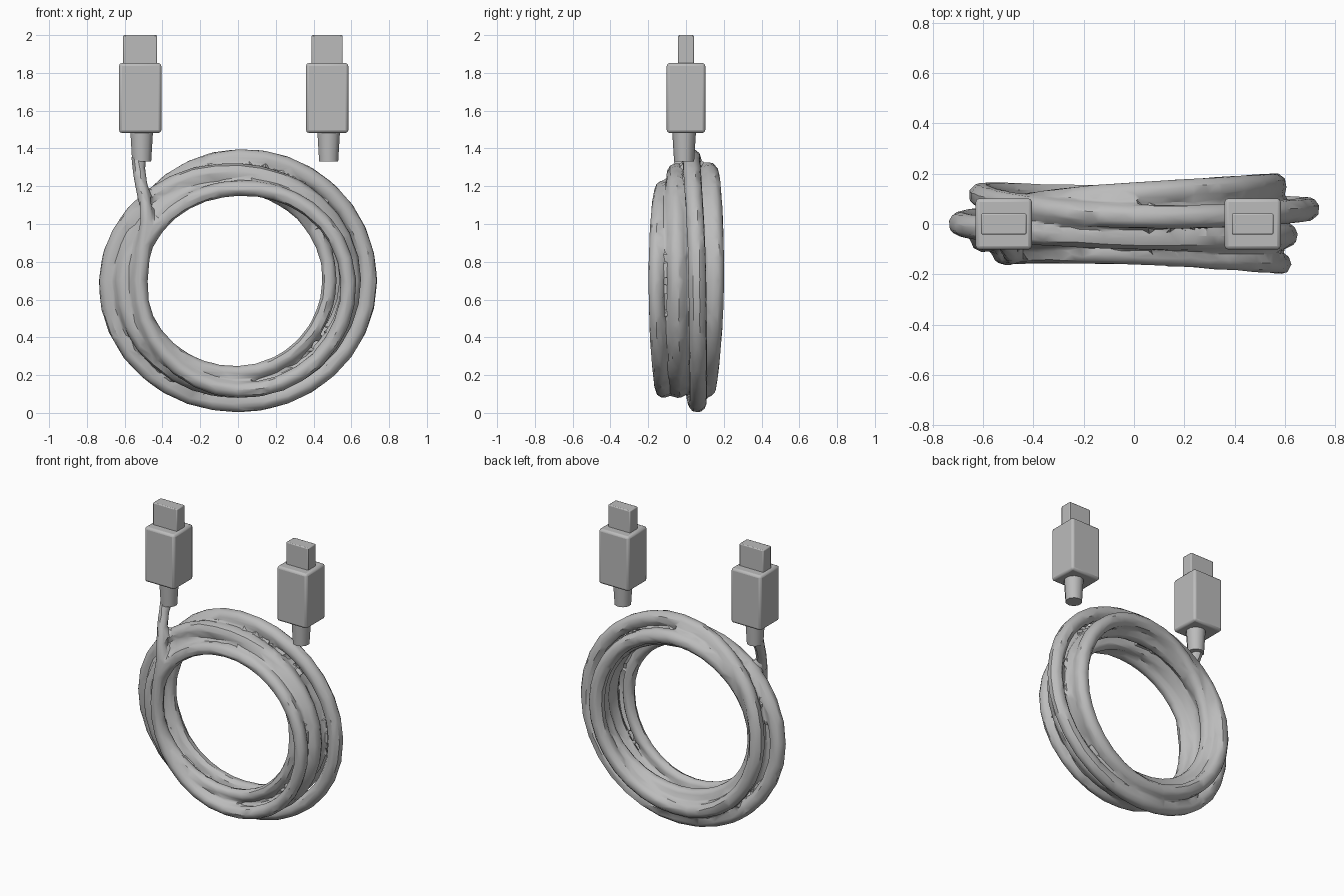
import bpy, math
from mathutils import Vector

cube = bpy.data.objects.get("Cube")
if cube:
    bpy.data.objects.remove(cube, do_unlink=True)

grey = bpy.data.materials.new("plain grey")
grey.use_nodes = True
color = (0.5, 0.5, 0.5, 1)
grey.diffuse_color = color
grey.node_tree.nodes["Principled BSDF"].inputs["Base Color"].default_value = color


def select(*objs):
    bpy.ops.object.select_all(action="DESELECT")
    for obj in objs:
        obj.select_set(True)
    bpy.context.view_layer.objects.active = objs[0]


def finish(obj, angle):
    obj.data.materials.clear()
    obj.data.materials.append(grey)
    select(obj)
    bpy.ops.object.shade_smooth_by_angle(angle=math.radians(angle))


def box(name, center, size, bevel):
    bpy.ops.mesh.primitive_cube_add(size=1, location=center)
    obj = bpy.context.object
    obj.name = name
    obj.scale = size
    bpy.ops.object.transform_apply(location=False, scale=True)
    mod = obj.modifiers.new("soft edges", "BEVEL")
    mod.width = bevel
    mod.segments = 2
    finish(obj, 35)


# Connectors: housing, metal plug and tapered strain relief
def connector(side, x, plug_width):
    box(side + "_housing", (x, 0, 1.667), (0.224, 0.204, 0.37), 0.015)
    box(side + "_plug", (x, 0, 1.915), (plug_width, 0.084, 0.17), 0.006)
    bpy.ops.mesh.primitive_cone_add(vertices=10, radius1=0.053, radius2=0.063,
                                    depth=0.16, location=(x + 0.008, -0.01, 1.41))
    bpy.context.object.name = side + "_strain_relief"
    finish(bpy.context.object, 40)


connector("right", -0.518, 0.18)
connector("left", 0.472, 0.165)

# Each turn: (ring radius, depth) at its left, bottom, right and top, then thickness
turns = [
    ([(0.52, -0.12), (0.58, -0.12), (0.585, -0.158), (0.49, -0.12)], 0.043),
    ([(0.53, -0.11), (0.49, -0.08), (0.485, -0.08), (0.505, -0.05)], 0.04),
    ([(0.60, -0.06), (0.57, -0.04), (0.60, -0.045), (0.57, -0.05)], 0.054),
    ([(0.69, 0.00), (0.65, 0.06), (0.69, 0.06), (0.65, 0.03)], 0.05),
    ([(0.61, 0.115), (0.57, 0.11), (0.56, 0.155), (0.58, 0.12)], 0.05),
    ([(0.55, 0.05), (0.50, 0.05), (0.58, 0.07), (0.53, 0.05)], 0.045),
]
keys = [(r, y, thick) for ring, thick in turns for r, y in ring]
keys.append((0.6, 0.04, 0.045))


def spline(a, b, c, d, t):
    return 0.5 * (2 * b + (c - a) * t + (2 * a - 5 * b + 4 * c - d) * t * t
                  + (3 * b - a - 3 * c + d) * t ** 3)


# Tail from the strain relief down into the first turn
path = [(Vector(p), r) for p, r in [
    ((-0.525, -0.01, 1.36), 0.042), ((-0.525, -0.04, 1.29), 0.035),
    ((-0.51, -0.08, 1.2), 0.034), ((-0.49, -0.115, 1.1), 0.035),
    ((-0.482, -0.125, 1.0), 0.038), ((-0.505, -0.125, 0.85), 0.042)]]

# Coil wound through the turns
STEPS = 8
for i in range(len(keys) - 1):
    near = [keys[min(max(i + k, 0), len(keys) - 1)] for k in (-1, 0, 1, 2)]
    for s in range(STEPS):
        r, y, thick = [spline(*vals, s / STEPS) for vals in zip(*near)]
        a = math.pi + (i + s / STEPS) * math.pi / 2
        path.append((Vector((r * math.cos(a), y, 0.70 + r * math.sin(a))), thick))

curve = bpy.data.curves.new("coiled_cable", "CURVE")
curve.dimensions = "3D"
curve.bevel_depth = 1
curve.bevel_resolution = 2
curve.use_fill_caps = True
line = curve.splines.new("POLY")
line.points.add(len(path) - 1)
for point, (co, thick) in zip(line.points, path):
    point.co = (*co, 1)
    point.radius = thick
cable = bpy.data.objects.new("coiled_cable", curve)
bpy.context.collection.objects.link(cable)
select(cable)
bpy.ops.object.convert(target="MESH")
cable = bpy.context.object

# Thin band closing the gaps between neighbouring turns
bpy.ops.mesh.primitive_cylinder_add(vertices=32, radius=0.58, depth=0.13, end_fill_type="NOTHING",
                                    location=(0, 0.035, 0.7),
                                    rotation=(math.pi / 2, 0, 0.05))
band = bpy.context.object
wall = band.modifiers.new("wall", "SOLIDIFY")
wall.thickness = 0.045
wall.offset = 0
select(band)
bpy.ops.object.convert(target="MESH")

# Fuse the turns into one skin with irregular facets
select(cable, band)
bpy.ops.object.join()
fuse = cable.modifiers.new("fuse", "REMESH")
fuse.mode = "VOXEL"
fuse.voxel_size = 0.012
relax = cable.modifiers.new("relax", "SMOOTH")
relax.factor = 0.5
relax.iterations = 2
facets = cable.modifiers.new("facets", "DECIMATE")
facets.ratio = 0.06
bpy.ops.object.convert(target="MESH")
finish(bpy.context.object, 35)
